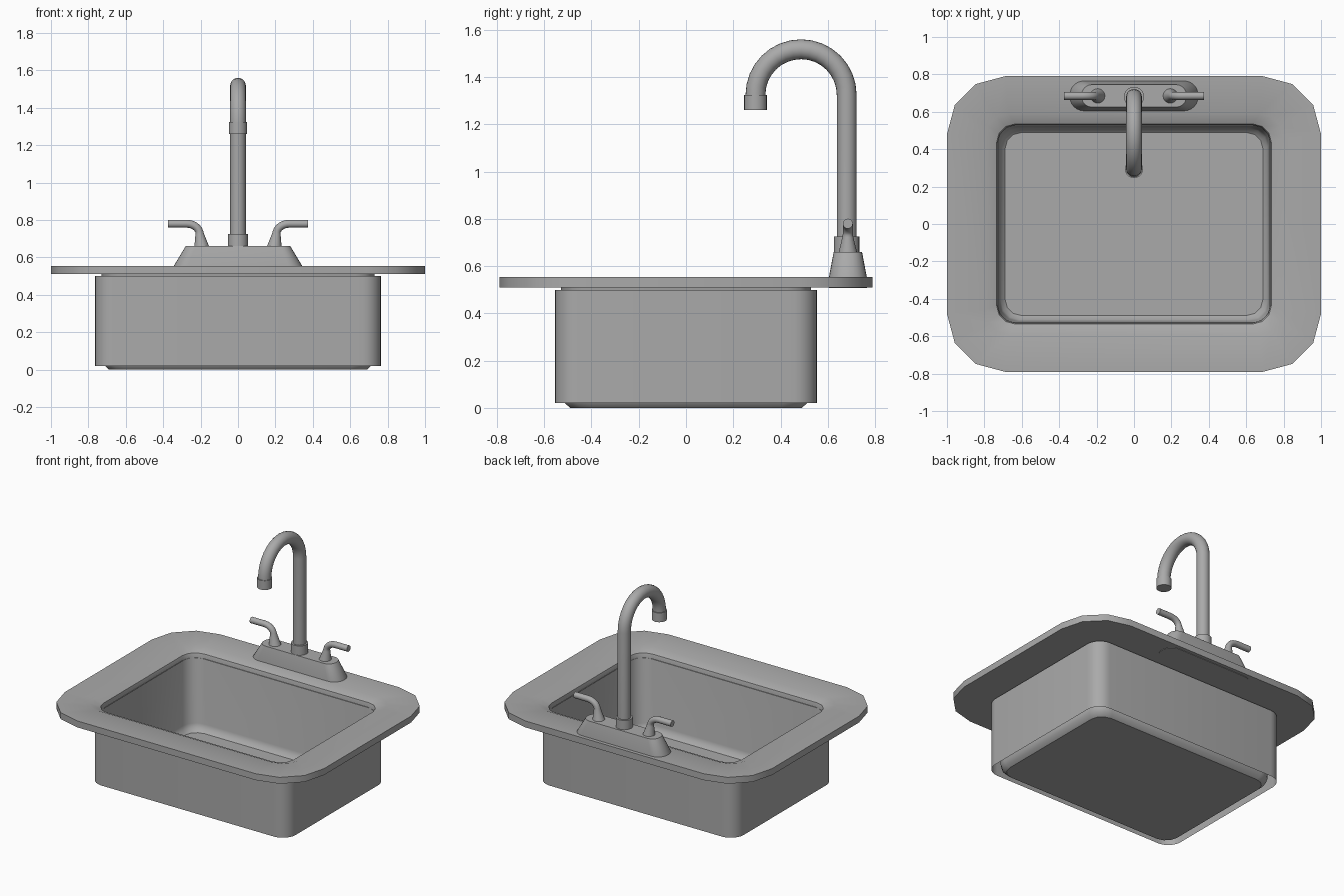
import bpy, bmesh, math
from mathutils import Vector

cube = bpy.data.objects.get("Cube")
if cube:
    bpy.data.objects.remove(cube, do_unlink=True)

GREY = 0.4
steel = bpy.data.materials.new("brushed grey")
steel.use_nodes = True
steel.diffuse_color = (GREY, GREY, GREY, 1)
steel.node_tree.nodes["Principled BSDF"].inputs["Base Color"].default_value = (GREY, GREY, GREY, 1)


def rounded_ring(w, d, r, z, cy=0, segs=3):
    """Rounded rectangle of half-width w and half-depth d."""
    pts = []
    for i, (sx, sy) in enumerate([(1, 1), (-1, 1), (-1, -1), (1, -1)]):
        for k in range(segs + 1):
            a = math.pi / 2 * (i + k / segs)
            pts.append((sx * (w - r) + r * math.cos(a), cy + sy * (d - r) + r * math.sin(a), z))
    return pts


def tube_rings(path, radii, sides=20):
    """Circles square to a path that has one constant side direction."""
    path = [Vector(p) for p in path]
    plane = (path[-1] - path[0]).cross(path[len(path) // 2] - path[0])
    side = plane.normalized() if plane.length > 1e-6 else Vector((1, 0, 0))
    rings = []
    for i, p in enumerate(path):
        t = (path[min(i + 1, len(path) - 1)] - path[max(i - 1, 0)]).normalized()
        up = t.cross(side)
        rings.append([p + radii[i] * (math.cos(a) * side + math.sin(a) * up)
                      for a in (math.tau * k / sides for k in range(sides))])
    return rings


def loft(name, rings, cap_start=True, cap_end=True, angle=35):
    bm = bmesh.new()
    rows = [[bm.verts.new(p) for p in ring] for ring in rings]
    n = len(rows[0])
    for a, b in zip(rows, rows[1:]):
        for i in range(n):
            j = (i + 1) % n
            bm.faces.new((a[i], a[j], b[j], b[i]))
    if cap_start:
        bm.faces.new(rows[0][::-1])
    if cap_end:
        bm.faces.new(rows[-1])
    if cap_start and cap_end:
        bmesh.ops.recalc_face_normals(bm, faces=bm.faces)
    mesh = bpy.data.meshes.new(name)
    bm.to_mesh(mesh)
    bm.free()
    mesh.materials.append(steel)
    obj = bpy.data.objects.new(name, mesh)
    bpy.context.collection.objects.link(obj)
    bpy.ops.object.select_all(action='DESELECT')
    obj.select_set(True)
    bpy.context.view_layer.objects.active = obj
    bpy.ops.object.shade_smooth_by_angle(angle=math.radians(angle))
    return obj


def tube(name, path, radii):
    return loft(name, tube_rings(path, radii))


# Rim plate flowing over the inner slope into the basin
loft("rim_and_basin", [
    rounded_ring(.73, .53, .1, .51),
    rounded_ring(1, .79, .31, .51),
    rounded_ring(1, .79, .31, .555),
    rounded_ring(.8, .59, .13, .555),
    rounded_ring(.735, .535, .1, .53),
    rounded_ring(.73, .53, .1, .51),
    rounded_ring(.72, .52, .1, .05),
    rounded_ring(.712, .512, .1, .02),
    rounded_ring(.69, .49, .09, 0),
], cap_start=False)

# Outer skirt, open underneath
loft("skirt", [
    rounded_ring(.765, .555, .1, .02, segs=6),
    rounded_ring(.765, .555, .1, .5, segs=6),
    rounded_ring(.725, .525, .09, .5, segs=6),
], cap_start=False, cap_end=False)

# Faucet base
TAP_Y = .685
loft("faucet_base", [
    rounded_ring(.343, .08, .075, .507, TAP_Y, 6),
    rounded_ring(.343, .08, .075, .555, TAP_Y, 6),
    rounded_ring(.28, .06, .055, .66, TAP_Y, 6),
])

# Gooseneck spout with collar and nozzle
BEND, BEND_Y, BEND_Z = .193, .487, 1.325
neck = [(0, BEND_Y + BEND, .66)]
for k in range(17):
    a = math.pi * k / 16
    neck.append((0, BEND_Y + BEND * math.cos(a), BEND_Z + BEND * math.sin(a)))
neck.append((0, BEND_Y - BEND, 1.28))
tube("spout", neck, [.042] * len(neck))
for name, y, z0, z1, r in [("spout_collar", BEND_Y + BEND, .655, .725, .054),
                           ("spout_nozzle", BEND_Y - BEND, 1.26, 1.325, .048)]:
    tube(name, [(0, y, z0), (0, y, z1)], [r, r])

# Lever handles: flared stem bending outwards
for side, name in [(1, "left_handle"), (-1, "right_handle")]:
    path = [(.195, .655), (.2, .69), (.205, .725)]
    radii = [.04, .031, .023]
    for k in range(1, 8):
        a = math.pi / 2 * k / 7
        path.append((.275 - .07 * math.cos(a), .725 + .055 * math.sin(a)))
        radii.append(.021)
    path.append((.375, .78))
    radii.append(.021)
    tube(name, [(side * x, TAP_Y, z) for x, z in path], radii)
